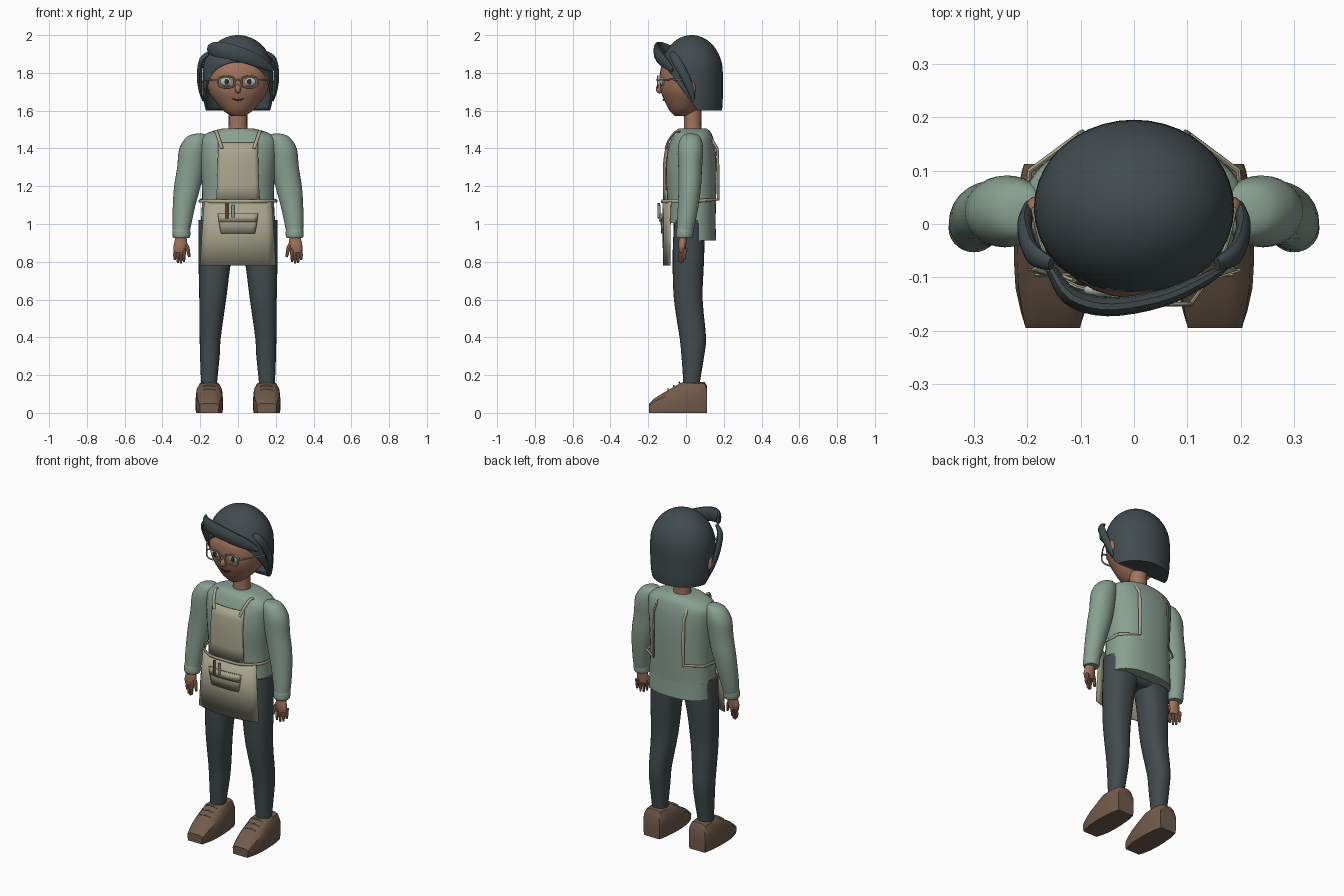
import bpy, bmesh, math
from mathutils import Vector

if "Cube" in bpy.data.objects:
    bpy.data.objects.remove(bpy.data.objects["Cube"])

COLOURS = {
    "dark_hair": (0.052, 0.072, 0.077), "dark_trousers": (0.054, 0.07, 0.073),
    "sage_shirt": (0.25, 0.35, 0.285), "beige_apron": (0.40, 0.385, 0.27),
    "brown_skin": (0.36, 0.175, 0.11), "brown_shoe": (0.165, 0.105, 0.07),
    "pale_eye": (0.42, 0.50, 0.43), "near_black": (0.02, 0.025, 0.025),
    "rust_pen": (0.22, 0.09, 0.06),
}
MATS = {}
for key, c in COLOURS.items():
    MATS[key] = bpy.data.materials.new(key)
    MATS[key].diffuse_color = (*c, 1)


def finish(name, bm, mat, angle=40):
    bmesh.ops.recalc_face_normals(bm, faces=bm.faces[:])
    me = bpy.data.meshes.new(name)
    bm.to_mesh(me)
    bm.free()
    me.materials.append(MATS[mat])
    ob = bpy.data.objects.new(name, me)
    bpy.context.collection.objects.link(ob)
    bpy.ops.object.select_all(action='DESELECT')
    ob.select_set(True)
    bpy.context.view_layer.objects.active = ob
    bpy.ops.object.shade_smooth_by_angle(angle=math.radians(angle))
    return ob


def skin_rings(rings, caps=True, closed=False):
    """Bridge equal rings of points into a surface."""
    bm = bmesh.new()
    vs = [[bm.verts.new(p) for p in r] for r in rings]
    n = len(vs[0])
    pairs = list(zip(vs, vs[1:])) + ([(vs[-1], vs[0])] if closed else [])
    for a, b in pairs:
        for i in range(n):
            j = (i + 1) % n
            bm.faces.new((a[i], a[j], b[j], b[i]))
    if caps and not closed:
        bm.faces.new(vs[0])
        bm.faces.new(vs[-1])
    return bm


def catmull(rows, steps):
    """Smoothly resample a list of equal-length tuples."""
    out = []
    for i in range(len(rows) - 1):
        p = [rows[max(0, min(len(rows) - 1, i + k))] for k in (-1, 0, 1, 2)]
        for s in range(steps):
            t = s / steps
            out.append(tuple(0.5 * (2 * b + (c - a) * t + (2 * a - 5 * b + 4 * c - d) * t * t
                                    + (3 * b - a - 3 * c + d) * t ** 3) for a, b, c, d in zip(*p)))
    return out + [tuple(rows[-1])]


def loft(rows, n=28, power=2.0, steps=3, side=1):
    """Stack superellipses; each row is (cx, cy, z, rx, ry)."""
    rings = []
    for cx, cy, z, rx, ry in catmull(rows, steps):
        ring = []
        for i in range(n):
            a = 2 * math.pi * i / n
            c, s = math.cos(a), math.sin(a)
            ring.append((side * (cx + rx * math.copysign(abs(c) ** (2 / power), c)),
                         cy + ry * math.copysign(abs(s) ** (2 / power), s), z))
        rings.append(ring)
    return skin_rings(rings)


def sweep(name, path, ra, rb, mat, up=(0, 0, 1), steps=4, n=10, closed=False, side=1):
    """Elliptical strand along (x, y, z, scale); rb lies along up."""
    pts = catmull(path, steps) if steps > 1 else path
    P = [Vector((side * p[0], p[1], p[2])) for p in pts]
    S = [p[3] if len(p) > 3 else 1 for p in pts]
    up = Vector((side * up[0], up[1], up[2]))
    rings, m = [], len(P)
    for i, p in enumerate(P):
        if closed:
            t = P[(i + 1) % m] - P[i - 1]
        else:
            t = P[min(i + 1, m - 1)] - P[max(i - 1, 0)]
        u = t.cross(up).normalized()
        v = u.cross(t).normalized()
        rings.append([p + S[i] * (u * ra * math.cos(a) + v * rb * math.sin(a))
                      for a in (2 * math.pi * k / n for k in range(n))])
    return finish(name, skin_rings(rings, closed=closed), mat)


def ball(name, loc, size, mat):
    bm = bmesh.new()
    bmesh.ops.create_uvsphere(bm, u_segments=16, v_segments=10, radius=1)
    for v in bm.verts:
        v.co = Vector([a * b + c for a, b, c in zip(v.co, size, loc)])
    return finish(name, bm, mat)


def sheet(name, rows, mat, thick=0.006, cols=10):
    """Curved cloth; rows are (z, half width, centre y, edge y)."""
    bm = bmesh.new()
    g = [[bm.verts.new((w * k, yc + (ye - yc) * k * k, z))
          for k in (2 * i / cols - 1 for i in range(cols + 1))] for z, w, yc, ye in rows]
    for a, b in zip(g, g[1:]):
        for i in range(cols):
            bm.faces.new((a[i], a[i + 1], b[i + 1], b[i]))
    ob = finish(name, bm, mat)
    mod = ob.modifiers.new("cloth", 'SOLIDIFY')
    mod.thickness, mod.offset = thick, 0
    return ob


# Head and neck
finish("head", loft([(0, -.02, 1.572, .035, .04), (0, -.012, 1.60, .078, .075), (0, 0, 1.65, .122, .113),
                     (0, .012, 1.70, .155, .145), (0, .015, 1.76, .17, .154), (0, .017, 1.82, .167, .152),
                     (0, .02, 1.88, .138, .125), (0, .02, 1.94, .07, .06)]), "brown_skin")
finish("neck", loft([(0, .035, 1.46, .056, .05), (0, .035, 1.53, .049, .046),
                     (0, .035, 1.64, .052, .05)], 20), "brown_skin")
ball("nose", (0, -.14, 1.715), (.016, .02, .024), "brown_skin")
sweep("mouth", [(-.03, -.115, 1.664), (0, -.121, 1.655), (.03, -.115, 1.664)], .004, .003, "near_black")

# Hair cap, cut open over the face along one slanted plane
dome = [(0, .03, 1.80 + .2 * math.sin(a), .187 * math.cos(a), .165 * math.cos(a))
        for a in (math.radians(d) for d in (0, 15, 30, 45, 60, 72, 82, 88))]
bm = loft([(0, .035, 1.60, .172, .155), (0, .033, 1.64, .18, .161), (0, .03, 1.72, .187, .165)] + dome, 40)
bmesh.ops.bisect_plane(bm, geom=bm.verts[:] + bm.edges[:] + bm.faces[:], plane_co=(0, -.14, 1.875),
                       plane_no=(0, -.24, -.175), clear_outer=True)
hair = finish("hair_cap", bm, "dark_hair")
mod = hair.modifiers.new("thickness", 'SOLIDIFY')
mod.thickness, mod.offset = .012, -1
sweep("swept_fringe", [(-.155, -.085, 1.925, .55), (-.12, -.135, 1.925, .95), (-.05, -.155, 1.915, 1),
                       (.05, -.14, 1.885, .9), (.13, -.105, 1.85, .7), (.185, -.07, 1.815, .25)],
      .018, .043, "dark_hair")

for s, tag in ((1, "left"), (-1, "right")):
    # Side locks, ears, eyes and spectacles
    sweep(tag + "_side_lock", [(.155, -.075, 1.905, .6), (.19, -.055, 1.87, 1), (.205, -.01, 1.79, 1),
                               (.198, .025, 1.71, .8), (.185, .04, 1.65, .25)],
          .024, .014, "dark_hair", up=(1, 0, 0), side=s)
    ball(tag + "_ear", (s * .183, .03, 1.715), (.02, .022, .042), "brown_skin")
    ball(tag + "_eye", (s * .06, -.124, 1.753), (.036, .014, .024), "pale_eye")
    ball(tag + "_pupil", (s * .06, -.137, 1.753), (.012, .004, .015), "near_black")
    rim = []
    for i in range(24):
        c, d = math.cos(i * math.pi / 12), math.sin(i * math.pi / 12)
        rim.append((.062 + .044 * math.copysign(abs(c) ** .65, c), -.15,
                    1.752 + .03 * math.copysign(abs(d) ** .65, d)))
    sweep(tag + "_lens_rim", rim, .0045, .0045, "beige_apron", up=(0, 1, 0), steps=1, n=8, closed=True, side=s)
    sweep(tag + "_glasses_arm", [(.106, -.15, 1.762), (.165, -.06, 1.765), (.19, .03, 1.755)],
          .004, .004, "beige_apron", n=8, side=s)

    # Sleeve, cuff and hand
    finish(tag + "_sleeve", loft([(.205, .025, 1.478, .02, .02), (.215, .025, 1.462, .055, .05),
                                  (.237, .024, 1.40, .074, .067), (.25, .022, 1.30, .072, .063),
                                  (.268, .02, 1.20, .07, .06), (.285, .012, 1.10, .06, .055),
                                  (.297, 0, 1.0, .05, .048), (.3, -.008, .94, .042, .042)], side=s), "sage_shirt")
    finish(tag + "_cuff", loft([(.3, -.008, .925, .041, .04), (.3, -.008, .937, .047, .045),
                                (.3, -.006, .965, .047, .045), (.299, -.005, .978, .043, .042)], side=s), "sage_shirt")
    finish(tag + "_palm", loft([(.308, -.02, .85, .03, .014), (.305, -.02, .885, .036, .02),
                                (.3, -.014, .945, .026, .022)], 16, side=s), "brown_skin")
    for k in range(4):
        x, y, low = .284 + .016 * k, -.034 + .008 * k, (.8, .79, .793, .81)[k]
        sweep(f"{tag}_finger_{k + 1}", [(x, y + .008, .87, 1), (x + .002, y, .83, .95), (x + .002, y, low, .6)],
              .0095, .0095, "brown_skin", up=(0, 1, 0), n=8, side=s)
    sweep(tag + "_thumb", [(.285, -.02, .905, 1), (.267, -.026, .87, 1), (.258, -.03, .825, .6)],
          .011, .011, "brown_skin", up=(0, 1, 0), n=8, side=s)

    # Trouser leg
    finish(tag + "_trouser_leg", loft([(.153, .03, .12, .042, .044), (.153, .03, .17, .043, .045),
                                       (.149, .036, .30, .052, .06), (.147, .036, .40, .056, .07),
                                       (.134, .012, .60, .071, .076), (.123, .012, .80, .086, .083),
                                       (.109, .015, .92, .1, .083), (.107, .015, 1.02, .103, .078)],
                                      power=2.3, side=s), "dark_trousers")

    # Shoe with laces, lofted from toe to heel
    rings = []
    for y, w, h, t in ((-.195, .05, .05, .04), (-.165, .06, .078, .042), (-.12, .07, .106, .046), (-.07, .073, .135, .048),
                       (-.025, .073, .16, .05), (.05, .068, .165, .05), (.1, .058, .163, .045), (.112, .054, .14, .042)):
        half = [(w * .94, 0), (w, .02), (w, .42 * h), ((w + t) / 2 + .006, .78 * h), (t, .95 * h), (t * .6, h)]
        rings.append([(s * .152 + x, y, z) for x, z in half] + [(s * .152 - x, y, z) for x, z in half[::-1]])
    finish(tag + "_shoe", skin_rings(rings), "brown_shoe", 35)
    for k in range(3):
        y, z = -.095 + .03 * k, .126 + .0175 * k
        sweep(f"{tag}_lace_{k + 1}", [(.118, y, z - .004), (.152, y, z + .002), (.186, y, z - .004)],
              .0035, .0035, "beige_apron", n=6, side=s)

    # Apron straps, front and back
    sweep(tag + "_front_strap", [(.085, -.107, 1.40), (.1, -.09, 1.445), (.115, -.055, 1.488), (.12, -.03, 1.49)],
          .009, .006, "beige_apron", up=(0, -1, 1), side=s)
    sweep(tag + "_back_strap", [(.202, .03, 1.122), (.195, .10, 1.125), (.1, .17, 1.13), (.1, .17, 1.28),
                                (.1, .166, 1.40), (.1, .125, 1.465)],
          .009, .005, "beige_apron", up=(1, 1, 0), steps=1, side=s)

sweep("glasses_bridge", [(-.02, -.15, 1.758), (0, -.154, 1.764), (.02, -.15, 1.758)], .004, .004, "beige_apron", n=8)

# Shirt body and longer tail at the back
finish("shirt_body", loft([(0, .03, 1.005, .197, .126), (0, .03, 1.15, .19, .13), (0, .026, 1.30, .198, .136),
                           (0, .03, 1.40, .205, .126), (0, .034, 1.455, .2, .11), (0, .035, 1.487, .15, .095),
                           (0, .035, 1.505, .085, .075)], 36, 2.4), "sage_shirt")
bm = loft([(0, .034, .912, .197, .126), (0, .03, 1.01, .197, .126)], 36, 2.4)
cut = bmesh.ops.bisect_plane(bm, geom=bm.verts[:] + bm.edges[:] + bm.faces[:], plane_co=(0, .07, 0),
                             plane_no=(0, -1, 0), clear_outer=True)
bmesh.ops.holes_fill(bm, edges=[e for e in bm.edges if e.is_boundary])
finish("shirt_tail", bm, "sage_shirt")
finish("trouser_seat", loft([(0, .015, .885, .1, .05), (0, .015, .91, .17, .078),
                             (0, .015, 1.01, .205, .08)], 32, 2.6), "dark_trousers")

# Apron bib, skirt, belt and pocket
sheet("apron_bib", [(1.11, .116, -.118, -.106), (1.2, .111, -.12, -.107), (1.3, .108, -.12, -.107),
                    (1.37, .106, -.113, -.1), (1.43, .105, -.1, -.088)], "beige_apron")
sheet("apron_skirt", [(.78, .2, -.119, -.085), (.95, .19, -.121, -.085), (1.12, .178, -.122, -.08)], "beige_apron")
sweep("apron_belt", [(-.202, .03, 1.122), (-.195, -.05, 1.122), (-.11, -.117, 1.12), (0, -.127, 1.12),
                     (.11, -.117, 1.12), (.195, -.05, 1.122), (.202, .03, 1.122)], .005, .009, "beige_apron")
sheet("apron_pocket", [(.95, .09, -.128, -.122), (1.0, .1, -.131, -.122), (1.055, .106, -.132, -.122)], "beige_apron")
sheet("pocket_flap", [(1.012, .1, -.139, -.129), (1.055, .106, -.137, -.126)], "beige_apron")

# Pens in the pocket
sweep("rust_pen", [(-.058, -.143, 1.03), (-.058, -.143, 1.11)], .007, .007, "rust_pen", up=(0, 1, 0), steps=1)
sweep("green_pen", [(-.026, -.143, 1.035), (-.026, -.143, 1.1)], .008, .008, "sage_shirt", up=(0, 1, 0), steps=1)

for m in bpy.data.materials:
    if m.users and not m.is_grease_pencil:
        m.use_nodes = True
        m.node_tree.nodes["Principled BSDF"].inputs["Base Color"].default_value = m.diffuse_color
